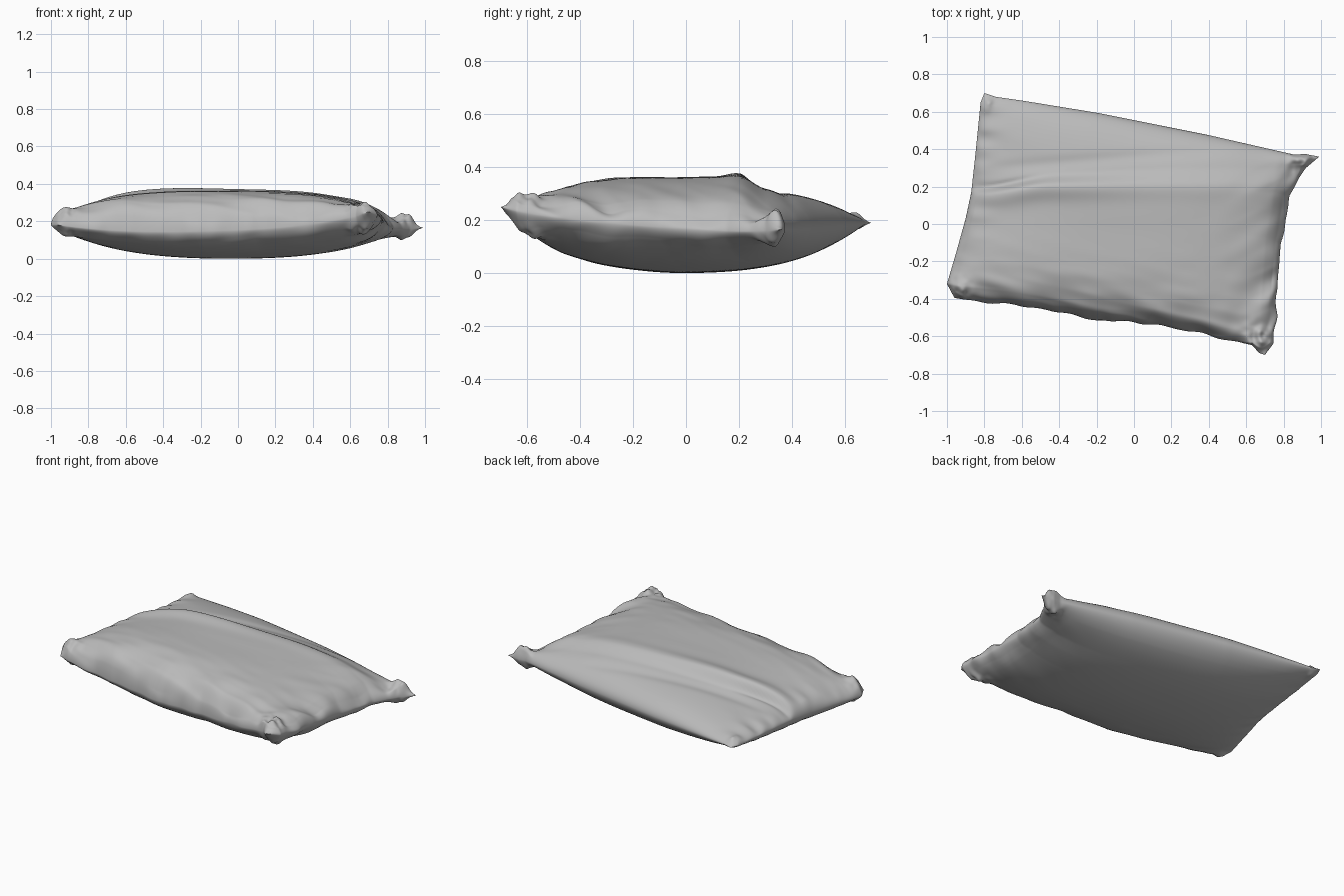
import bpy, bmesh, math
from mathutils import Vector, noise

if "Cube" in bpy.data.objects:
    bpy.data.objects.remove(bpy.data.objects["Cube"])

mat = bpy.data.materials.new("grey_fabric")
mat.use_nodes = True
grey = (0.5, 0.5, 0.5, 1)
mat.diffuse_color = grey
mat.node_tree.nodes["Principled BSDF"].inputs["Base Color"].default_value = grey

# Seam outline, one polyline per side
FRONT = [(-.96, -.395), (-.9, -.405), (-.7, -.425), (-.45, -.465), (-.2, -.515), (.1, -.53),
         (.4, -.6), (.63, -.645), (.67, -.69), (.7, -.7)]
BACK = [(-.8, .7), (-.74, .68), (-.6, .66), (-.2, .595), (.4, .475), (.86, .37), (.91, .375), (.99, .36)]
LEFT = [(-.96, -.395), (-1, -.32), (-.95, -.15), (-.9, .03), (-.87, .17), (-.845, .4), (-.82, .65), (-.8, .7)]
RIGHT = [(.7, -.7), (.745, -.64), (.755, -.5), (.77, -.3), (.785, -.1), (.82, .05), (.83, .15),
         (.88, .24), (.92, .3), (.99, .36)]

# Gathered corners: x, y, radius, swelling
GATHERS = [(.66, -.62, .07, .05), (.91, .335, .06, .06), (-.93, -.36, .06, .03), (-.79, .65, .04, .015)]


def along(points, t):
    """Point at fraction t of a polyline's length."""
    pts = [Vector(p) for p in points]
    lengths = [(b - a).length for a, b in zip(pts, pts[1:])]
    goal = t * sum(lengths)
    for a, b, l in zip(pts, pts[1:], lengths):
        if goal <= l:
            return a.lerp(b, goal / l)
        goal -= l
    return pts[-1]


def patch(u, v):
    """Fill between the four seam sides."""
    corners = (Vector(FRONT[0]).lerp(Vector(FRONT[-1]), u)).lerp(
        Vector(BACK[0]).lerp(Vector(BACK[-1]), u), v)
    return (along(FRONT, u).lerp(along(BACK, u), v)
            + along(LEFT, v).lerp(along(RIGHT, v), u) - corners)


def puff(t, n, power):
    return max(0, 1 - abs(2 * t - 1) ** n) ** power


def seam_height(u, v):
    # The front and left-hand seams sag between their corners
    front = .18 + .07 * u ** 3 - .04 * puff(u, 3, 1)
    back = .19 - .025 * u
    return front * (1 - v) + back * v - .03 * u * puff(v, 3, 1)


def smooth(t):
    t = min(1, max(0, t))
    return t * t * (3 - 2 * t)


def wrinkles(x, y, u, v):
    """Creases running in from the gathered sides and corners."""
    right = 1.4 * math.exp(-(1 - u) / .07) * noise.noise((x * 4, y * 9 - x * 4, 1))
    left = .5 * math.exp(-u / .05) * noise.noise((x * 5, y * 12, 2))
    front = 1.2 * math.exp(-v / .08) * noise.noise((x * 4, y * 14 + x * 3, 3))
    broad = .1 * noise.noise((x * 1.2, y * 4, 4))
    return .05 * (right + left + front + broad)


def gather(x, y):
    """Swelling with a crumpled surface at the tied corners."""
    total = 0
    for cx, cy, radius, swell in GATHERS:
        d = math.hypot(x - cx, y - cy) / radius
        total += swell * math.exp(-d * d) * (1 + .9 * noise.noise((x * 22, y * 22, cx)))
    return total


def top_height(x, y, u, v):
    seam = seam_height(u, v)
    full = puff(u, 3.2, .52) * (puff(v, 5, .5) if v < .5 else puff(v, 2.8, .52))
    # The flap's fold steps down towards the back
    left = smooth((.3 - x) / 1.1)
    fold = .205 - .05 * smooth((-.45 - x) / .4)
    step = smooth((y - fold) / (.1 - .05 * left))
    ridge = math.exp(-((y - fold + .01) / .06) ** 2)
    tuck = math.exp(-((y - fold - .035) / .02) ** 2) * smooth((-.4 - x) / .3)
    crease = math.exp(-((y - .36 - .08 * x) / .035) ** 2)
    detail = (.01 + .02 * left) * ridge - (.025 + .025 * left) * step - .008 * crease - .025 * tuck
    return (seam + full * (.363 - seam + detail) + min(1, full * 3) * wrinkles(x, y, u, v)
            + min(1, full * 6) * gather(x, y))


def bottom_height(x, y, u, v):
    seam = seam_height(u, v)
    full = puff(u, 2.2, .57) * puff(v, 2, .57)
    return (seam * (1 - full) + .4 * min(1, full * 3) * wrinkles(x, y, u, v + .05)
            - min(1, full * 6) * gather(x, y) * .8)


# Stuffed body: two grids sharing the seam, denser near the edges
NU, NV = 160, 150
bm = bmesh.new()
layers = ({}, {})
for i in range(NU + 1):
    for j in range(NV + 1):
        u = .5 - .5 * math.cos(math.pi * i / NU)
        v = .5 - .5 * math.cos(math.pi * j / NV)
        p = patch(u, v)
        # Crumple the front and left-hand seams a little
        p.y += .025 * math.exp(-v / .04) * noise.noise((p.x * 7, 0, 7)) * puff(u, 4, 1)
        p.x += .02 * math.exp((u - 1) / .04) * noise.noise((0, p.y * 9, 8)) * puff(v, 4, 1)
        for k, height in enumerate((top_height, bottom_height)):
            if k and (i in (0, NU) or j in (0, NV)):
                layers[1][i, j] = layers[0][i, j]
            else:
                layers[k][i, j] = bm.verts.new((p.x, p.y, height(p.x, p.y, u, v)))
for grid in layers:
    for i in range(NU):
        for j in range(NV):
            bm.faces.new([grid[i, j], grid[i + 1, j], grid[i + 1, j + 1], grid[i, j + 1]])

# Rest it on the ground
low = min(v.co.z for v in bm.verts)
bmesh.ops.translate(bm, verts=bm.verts, vec=(0, 0, -low))
bmesh.ops.recalc_face_normals(bm, faces=bm.faces)
for f in bm.faces:
    f.smooth = True
mesh = bpy.data.meshes.new("pillow_body")
bm.to_mesh(mesh)
bm.free()
mesh.materials.append(mat)
body = bpy.data.objects.new("pillow_body", mesh)
bpy.context.collection.objects.link(body)
